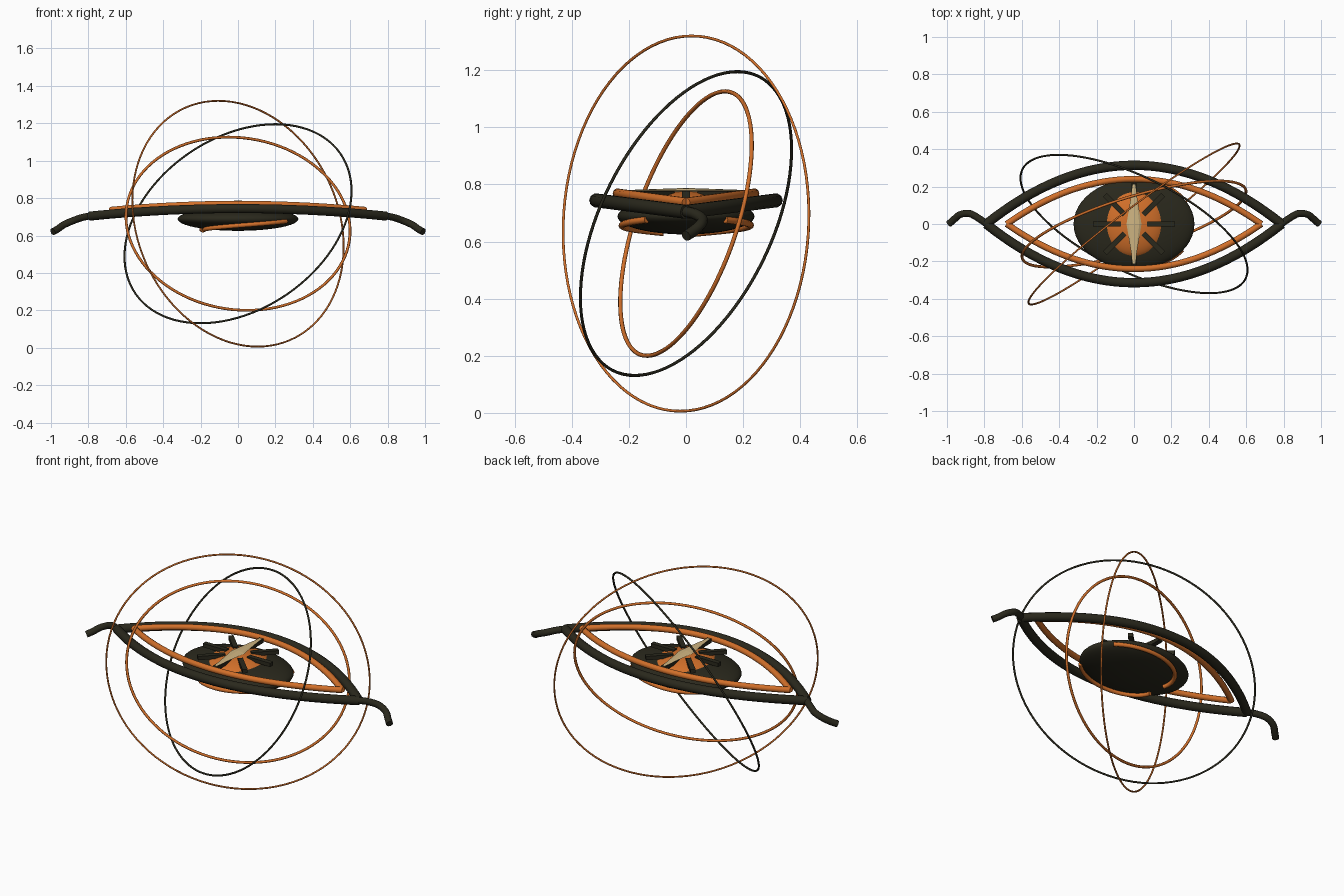
import bpy, bmesh, math
from mathutils import Vector, Matrix

cube = bpy.data.objects.get("Cube")
if cube:
    bpy.data.objects.remove(cube, do_unlink=True)


def material(name, rgb):
    m = bpy.data.materials.new(name)
    m.use_nodes = True
    m.diffuse_color = (*rgb, 1)
    b = m.node_tree.nodes["Principled BSDF"]
    b.inputs["Base Color"].default_value = (*rgb, 1)
    b.inputs["Roughness"].default_value = 0.6
    return m


DARK = material("dark bronze", (0.023, 0.0215, 0.012))
COPPER = material("copper orange", (0.64, 0.16, 0.023))
BEIGE = material("pale beige", (0.62, 0.46, 0.22))


def tube(name, points, radius, mat, closed=False, sides=3):
    """Round tube along a list of points."""
    cu = bpy.data.curves.new(name, 'CURVE')
    cu.dimensions = '3D'
    cu.bevel_depth = radius
    cu.bevel_resolution = sides
    cu.use_fill_caps = True
    sp = cu.splines.new('POLY')
    sp.points.add(len(points) - 1)
    for p, co in zip(sp.points, points):
        p.co = (*co, 1)
    sp.use_cyclic_u = closed
    sp.use_smooth = True
    cu.materials.append(mat)
    ob = bpy.data.objects.new(name, cu)
    bpy.context.collection.objects.link(ob)
    return ob


def mesh_object(name, bm, mat, smooth=False):
    me = bpy.data.meshes.new(name)
    bmesh.ops.recalc_face_normals(bm, faces=bm.faces)
    for f in bm.faces:
        f.smooth = smooth
    bm.to_mesh(me)
    bm.free()
    me.materials.append(mat)
    ob = bpy.data.objects.new(name, me)
    bpy.context.collection.objects.link(ob)
    return ob


def ellipsoid(name, centre, size, mat):
    bm = bmesh.new()
    bmesh.ops.create_uvsphere(bm, u_segments=48, v_segments=24, radius=1,
                              matrix=Matrix.Translation(centre) @ Matrix.Diagonal((*size, 1)))
    return mesh_object(name, bm, mat, True)


def smooth_path(keys, steps=6):
    """Catmull-Rom path through the key points."""
    k = [Vector(p) for p in keys]
    k = [2 * k[0] - k[1]] + k + [2 * k[-1] - k[-2]]
    out = []
    for a, b, c, d in zip(k, k[1:], k[2:], k[3:]):
        for i in range(steps):
            t = i / steps
            out.append(0.5 * (2 * b + (c - a) * t + (2 * a - 5 * b + 4 * c - d) * t * t
                              + (3 * b - a - 3 * c + d) * t ** 3))
    return out + [k[-2]]


# Orbit rings, each spanned by its highest point and a level half axis
MID = Vector((0, 0, 0.663))
for name, up, side, r, mat in (
        ("outer_ring", (-0.105, 0.02, 0.657), (0.555, 0.43, 0), 0.005, COPPER),
        ("dark_ring", (0.2, 0.18, 0.532), (0.573, -0.323, 0), 0.0055, DARK),
        ("inner_ring", (-0.05, 0.137, 0.463), (0.597, 0.185, 0), 0.0075, COPPER)):
    turn = [i * math.tau / 96 for i in range(96)]
    tube(name, [MID + Vector(up) * math.sin(t) + Vector(side) * math.cos(t) for t in turn],
         r, mat, True, 2)


# Almond eyelids, arched upward in the middle
def lid(name, half_x, half_y, z_mid, drop, r, mat):
    us = [-1 + i / 16 for i in range(33)]
    for side, label in ((1, "back"), (-1, "front")):
        tube(f"{name}_{label}",
             [(u * half_x, side * half_y * (1 - u * u), z_mid - drop * u * u) for u in us],
             r, mat)


lid("outer_lid", 0.79, 0.314, 0.744, 0.04, 0.025, DARK)
lid("inner_lid", 0.68, 0.24, 0.769, 0.032, 0.017, COPPER)

# Curled tails at the eye corners
for s, label in ((1, "left"), (-1, "right")):
    keys = [(0.78, -0.005, 0.706), (0.83, 0.03, 0.697), (0.88, 0.056, 0.68),
            (0.93, 0.05, 0.658), (0.965, 0.022, 0.634), (0.99, 0, 0.62)]
    tube(f"{label}_tail", smooth_path([(s * x, y, z) for x, y, z in keys]), 0.019, DARK)

# Eyeball disc and domed iris
ellipsoid("eye_disc", (0, 0, 0.688), (0.323, 0.24, 0.063), DARK)
ellipsoid("iris_dome", (0, 0, 0.712), (0.168, 0.18, 0.064), COPPER)

# Radial spokes around the iris
bm = bmesh.new()
for i in range(8):
    place = (Matrix.Rotation(i * math.tau / 8, 4, 'Z') @ Matrix.Translation((0.145, 0, 0.766))
             @ Matrix.Diagonal((0.15, 0.028, 0.022, 1)))
    bmesh.ops.create_cube(bm, size=1, matrix=place)
mesh_object("iris_spokes", bm, DARK)

# Slit pupil: a flattened double cone
bm = bmesh.new()
for s in (1, -1):
    place = (Matrix.Translation((0, s * 0.105, 0.779)) @ Matrix.Diagonal((1, 1, 0.22, 1))
             @ Matrix.Rotation(-s * math.pi / 2, 4, 'X'))
    bmesh.ops.create_cone(bm, cap_ends=True, segments=8, radius1=0.04, radius2=0.006,
                          depth=0.21, matrix=place)
mesh_object("slit_pupil", bm, BEIGE)


# Spiral arcs hugging the underside of the disc
def under_arc(name, start, end, f0, f1):
    pts = []
    for i in range(25):
        t = i / 24
        a = math.radians(start + (end - start) * t)
        f = f0 + (f1 - f0) * t * t
        pts.append((0.315 * f * math.cos(a), 0.24 * f * math.sin(a),
                    0.676 - 0.06 * math.sqrt(max(0, 1 - f * f))))
    tube(name, pts, 0.012, COPPER)


under_arc("back_under_arc", 35, 170, 1, 0.6)
under_arc("front_under_arc", -35, -150, 1, 0.66)
